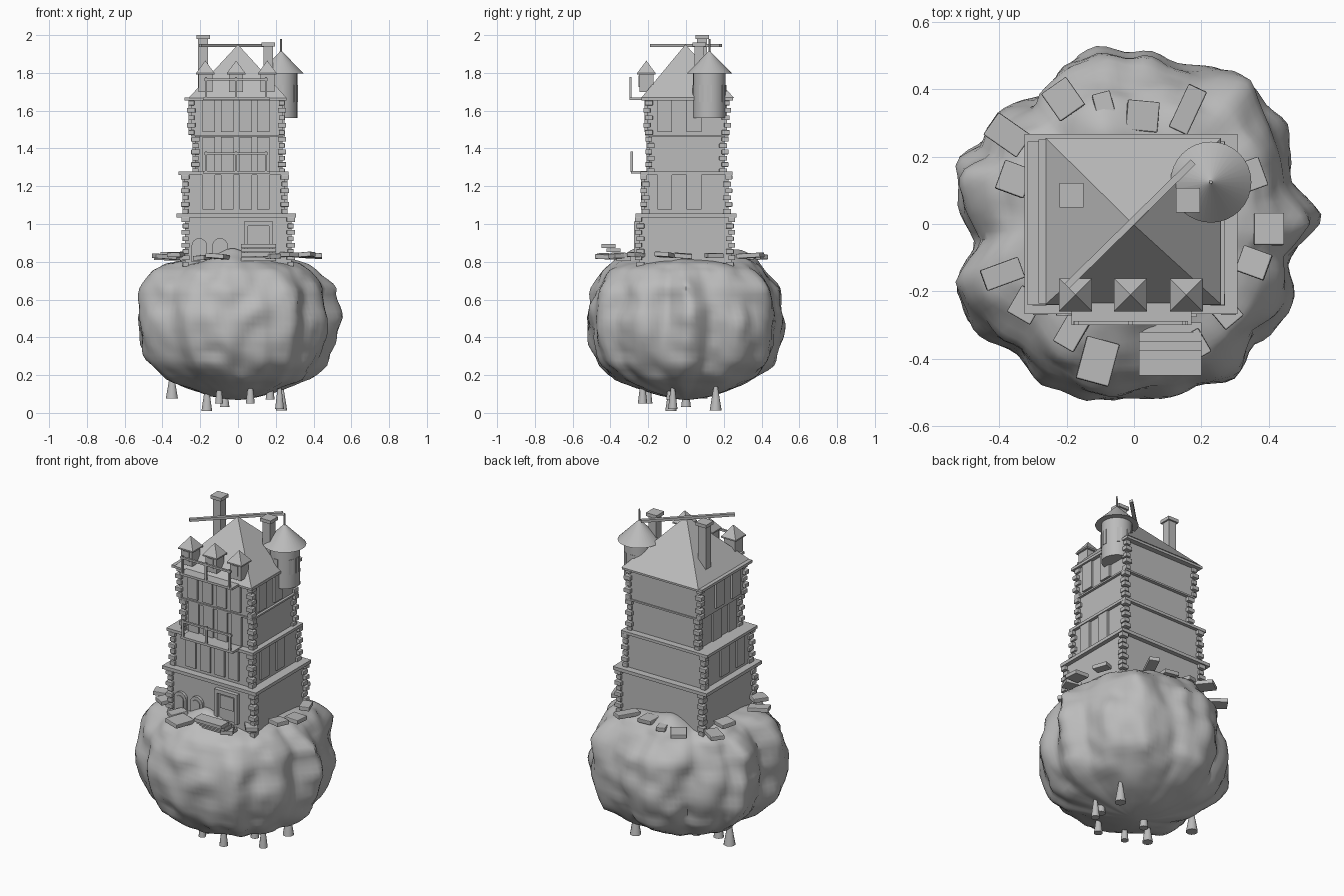
import bpy, bmesh, math, random
from mathutils import Matrix, Vector, noise

if "Cube" in bpy.data.objects:
    bpy.data.objects.remove(bpy.data.objects["Cube"])

random.seed(3)
stone = bpy.data.materials.new("grey stone")
stone.diffuse_color = (0.5, 0.5, 0.5, 1)
stone.use_nodes = True
stone.node_tree.nodes["Principled BSDF"].inputs["Base Color"].default_value = stone.diffuse_color


def finish(name, bm, smooth=None, bevel=0):
    bmesh.ops.recalc_face_normals(bm, faces=bm.faces)
    me = bpy.data.meshes.new(name)
    bm.to_mesh(me)
    bm.free()
    me.materials.append(stone)
    ob = bpy.data.objects.new(name, me)
    bpy.context.collection.objects.link(ob)
    if bevel:
        mod = ob.modifiers.new("bevel", 'BEVEL')
        mod.width, mod.segments = bevel, 2
    if smooth:
        bpy.ops.object.select_all(action='DESELECT')
        ob.select_set(True)
        bpy.context.view_layer.objects.active = ob
        bpy.ops.object.shade_smooth_by_angle(angle=math.radians(smooth))
    return ob


def add_box(bm, c, s, rot=None):
    m = Matrix.Translation(c) @ (rot or Matrix()) @ Matrix.Diagonal((*s, 1))
    bmesh.ops.create_cube(bm, size=1, matrix=m)


def add_span(bm, x0, x1, y0, y1, z0, z1):
    add_box(bm, ((x0 + x1) / 2, (y0 + y1) / 2, (z0 + z1) / 2), (x1 - x0, y1 - y0, z1 - z0))


def add_cone(bm, x, y, z0, z1, r0, r1, n, turn=0):
    m = Matrix.Translation((x, y, (z0 + z1) / 2)) @ Matrix.Rotation(turn, 4, 'Z')
    bmesh.ops.create_cone(bm, cap_ends=True, segments=n, radius1=r0, radius2=r1, depth=z1 - z0, matrix=m)


def add_arch(bm, x, y, z, w, h, d):
    """Round-headed slab projecting towards -y."""
    r = w / 2
    pts = [(-r, 0), (r, 0)] + [(r * math.cos(a), h - r + r * math.sin(a))
                               for a in (math.pi * i / 8 for i in range(9))]
    face = bm.faces.new([bm.verts.new((x + px, y, z + pz)) for px, pz in pts])
    ext = bmesh.ops.extrude_face_region(bm, geom=[face])
    vs = [v for v in ext['geom'] if isinstance(v, bmesh.types.BMVert)]
    bmesh.ops.translate(bm, verts=vs, vec=(0, -d, 0))


def lerp_table(table, t):
    for (a, *va), (b, *vb) in zip(table, table[1:]):
        if t <= b:
            k = (t - a) / (b - a)
            return [p + (q - p) * k for p, q in zip(va, vb)]
    return table[-1][1:]


# floating rock: lobed plan outline swept along a rounded side profile
plan = [(0, .55), (14, .485), (31, .535), (42, .525), (54, .56), (67, .515), (79, .49), (104, .535), (118, .515),
        (128, .465), (146, .53), (153, .52), (160, .565), (173, .52), (186, .475), (198, .575), (210, .57),
        (228, .52), (241, .545), (251, .54), (273, .515), (293, .52), (305, .56), (316, .5), (331, .52),
        (346, .475), (360, .55)]
side = [(0, 0, .82), (.12, .5, .815), (.25, .7, .79), (.35, .83, .75), (.43, .95, .66), (.55, 1, .5),
        (.63, .97, .37), (.72, .89, .26), (.8, .7, .175), (.88, .45, .12), (.94, .25, .085), (1, 0, .065)]
humps = [(-.03, -.27, .06), (-.08, .27, .055), (.1, .26, .02)]
bm = bmesh.new()
N, M = 120, 44
rings = []
for j in range(1, M):
    f, z = lerp_table(side, j / M)
    ring = []
    for i in range(N):
        a = 2 * math.pi * i / N
        # the ridges wander a little with height
        shift = 7 * math.sin(z * 9 + 2 * a) * (1 - f + .3)
        r = lerp_table(plan, (360 * i / N + shift) % 360)[0]
        r = (r * f + .52 * f * (1 - f)) / (2 - f)
        v = Vector((r * math.cos(a), r * math.sin(a), z))
        n = (noise.noise(v * 8) * .03 + noise.noise(v * 17) * .012) * f
        if z > .7:
            v.z += sum(h * math.exp(-((v.x - x) ** 2 + (v.y - y) ** 2) / .009) for x, y, h in humps)
        ring.append(bm.verts.new(v + Vector((math.cos(a), math.sin(a), (z - .5) * 1.2)) * n))
    rings.append(ring)
for p, q in zip(rings, rings[1:]):
    for i in range(N):
        bm.faces.new((p[i], p[(i + 1) % N], q[(i + 1) % N], q[i]))
for ring, z in ((rings[0], .82), (rings[-1], .065)):
    c = bm.verts.new((0, 0, z))
    for i in range(N):
        bm.faces.new((ring[i], ring[(i + 1) % N], c))
bmesh.ops.smooth_vert(bm, verts=bm.verts, factor=.4, use_axis_x=True, use_axis_y=True, use_axis_z=True)
finish("floating_rock", bm, 50)

# hanging stone spikes, wide end down
bm = bmesh.new()
for x, y, z, r in [(-.35, .08, .075, .034), (-.165, -.08, .01, .03), (-.07, 0, .03, .026), (.065, -.23, .05, .025),
                   (.23, .157, .012, .032), (.17, -.08, .07, .025), (.22, -.07, .02, .025), (-.1, -.2, .05, .022)]:
    add_cone(bm, x, y, z, z + .16, r, .005, 10)
finish("rock_spikes", bm, 40)

# loose paving slabs: x, y, width, depth, turn
bm = bmesh.new()
for x, y, w, d, t in [(-.21, .37, .09, .1, 35), (-.375, .264, .12, .08, -35), (-.09, .355, .055, .07, 15),
                      (.025, .32, .095, .09, -5), (.16, .34, .06, .14, -25), (-.355, .133, .09, .09, -20),
                      (.355, .148, .06, .09, 20), (.4, -.015, .09, .095, 0), (.355, -.115, .09, .08, -20),
                      (.27, -.258, .07, .09, 40), (-.39, -.148, .12, .065, 20), (-.32, -.24, .08, .09, -30),
                      (-.185, -.32, .07, .1, -30), (-.108, -.407, .1, .13, -15), (.18, -.36, .07, .08, 30)]:
    tilt = Matrix.Rotation(random.uniform(-.08, .08), 4, 'X') @ Matrix.Rotation(random.uniform(-.08, .08), 4, 'Y')
    add_box(bm, (x, y, random.uniform(.82, .84)), (w, d, .025), Matrix.Rotation(math.radians(t), 4, 'Z') @ tilt)
finish("paving_slabs", bm, bevel=.004)

# tower storeys
floors = [(-.28, .282, -.25, .24, .77, 1.04), (-.282, .25, -.222, .225, 1.05, 1.265),
          (-.228, .235, -.195, .205, 1.265, 1.465), (-.25, .235, -.205, .218, 1.465, 1.66)]
bm = bmesh.new()
for f in floors:
    add_span(bm, *f)
finish("tower_walls", bm)

# ledges between the storeys
bm = bmesh.new()
for f in [(-.325, .307, -.267, .267, 1.035, 1.055), (-.315, .268, -.24, .245, 1.26, 1.277),
          (-.25, .25, -.215, .225, 1.462, 1.472), (-.283, .258, -.235, .25, 1.653, 1.669)]:
    add_span(bm, *f)
finish("ledges", bm)

# alternating corner stones
bm = bmesh.new()
for x0, x1, y0, y1, z0, z1 in floors:
    n = round((z1 - z0) / .036)
    for k in range(n):
        w, d, out = (.044, .036, .02) if k % 2 else (.032, .042, .013)
        z = z0 + (k + .5) * (z1 - z0) / n
        for x, sx in ((x0, 1), (x1, -1)):
            for y, sy in ((y0, 1), (y1, -1)):
                add_box(bm, (x + sx * (w / 2 - out), y + sy * (d / 2 - out), z), (w, d, .025))
finish("corner_stones", bm, bevel=.003)

# tall panels and arched lights on the front, plain panels on the sides
lights, panels = bmesh.new(), bmesh.new()
for i, z, h in ((1, 1.077, .183), (2, 1.28, .18), (3, 1.487, .166)):
    f = floors[i]
    for x in (-.154, -.056, .04, .134):
        add_box(panels, (x, f[2] - .005, z + h / 2), (.066, .02, h))
    for x in (-.105, -.008, .087):
        add_arch(lights, x, f[2] + .002, z, .03, h, .007)
    for x in (f[0] - .003, f[1] + .003):
        if i == 2 and x > 0:
            continue
        for y in (-.112, .042):
            add_box(panels, (x, y, z + h / 2), (.018, .078, h))
# low arched ground windows
for x in (-.205, -.095):
    add_arch(panels, x, -.245, .8, .082, .125, .022)
    add_arch(lights, x, -.26, .8, .052, .105, .012)
finish("arched_lights", lights)
finish("wall_panels", panels)

# door with frame and panel
bm = bmesh.new()
for x0, x1, z0, z1 in ((.032, .052, .83, 1.0), (.165, .185, .83, 1.0), (.032, .185, .99, 1.012)):
    add_span(bm, x0, x1, -.275, -.24, z0, z1)
add_span(bm, .05, .167, -.257, -.24, .83, .995)
add_span(bm, .062, .155, -.264, -.25, .9, .98)
finish("door", bm)

# overlapping entrance treads
bm = bmesh.new()
for k in range(4):
    add_box(bm, (.108, -.33 - .027 * k, .815 + .023 * k), (.185, .075, .02))
finish("entrance_steps", bm)

# balconies
bm = bmesh.new()
for z, h, y in ((1.275, .11, -.287), (1.665, .112, -.294)):
    add_span(bm, -.185, .17, y - .005, -.19, z - .008, z + .006)
    for x in (-.17, -.01, .148):
        add_box(bm, (x, y, z + h / 2), (.012, .012, h))
    add_span(bm, -.18, .16, y - .006, y + .006, z + h - .018, z + h - .006)
finish("balconies", bm)

# hipped main roof
bm = bmesh.new()
base = [bm.verts.new(p) for p in ((-.262, -.238, 1.667), (.258, -.238, 1.667), (.258, .255, 1.667), (-.262, .255, 1.667))]
tip = bm.verts.new((0, -.003, 1.95))
bm.faces.new(base)
for i in range(4):
    bm.faces.new((base[i], base[(i + 1) % 4], tip))
finish("main_roof", bm)

# dormers with little pyramid roofs
bm = bmesh.new()
for x in (-.173, -.01, .155):
    add_box(bm, (x, -.21, 1.75), (.074, .074, .1))
    add_box(bm, (x, -.21, 1.795), (.098, .098, .008))
    add_cone(bm, x, -.21, 1.799, 1.865, .069, 0, 4, math.pi / 4)
    add_box(bm, (x, -.248, 1.755), (.036, .009, .06))
finish("dormers", bm)

# chimneys
bm = bmesh.new()
for x, y, top in ((-.185, .085, 2.0), (.16, .07, 1.96)):
    add_span(bm, x - .026, x + .026, y - .026, y + .026, 1.68, top - .01)
    add_span(bm, x - .036, x + .036, y - .036, y + .036, top - .02, top)
finish("chimneys", bm)

# round corner turret
bm = bmesh.new()
add_cone(bm, .228, .124, 1.56, 1.81, .086, .086, 32)
finish("turret", bm, 30)
bm = bmesh.new()
add_cone(bm, .228, .124, 1.797, 1.915, .12, .004, 32)
add_cone(bm, .228, .124, 1.9, 1.98, .006, .005, 8)
finish("turret_roof", bm, 30)
bm = bmesh.new()
for a in (-90, -30, 0, 60, 100):
    m = Matrix.Translation((.228, .124, 0)) @ Matrix.Rotation(math.radians(a), 4, 'Z')
    bmesh.ops.create_cube(bm, size=1, matrix=m @ Matrix.Translation((.084, 0, 1.69)) @ Matrix.Diagonal((.009, .028, .09, 1)))
finish("turret_windows", bm)

# diagonal beam over the roof
bm = bmesh.new()
add_box(bm, (-.012, 0, 1.945), (.525, .02, .016), Matrix.Rotation(math.radians(44.5), 4, 'Z'))
finish("roof_beam", bm)
